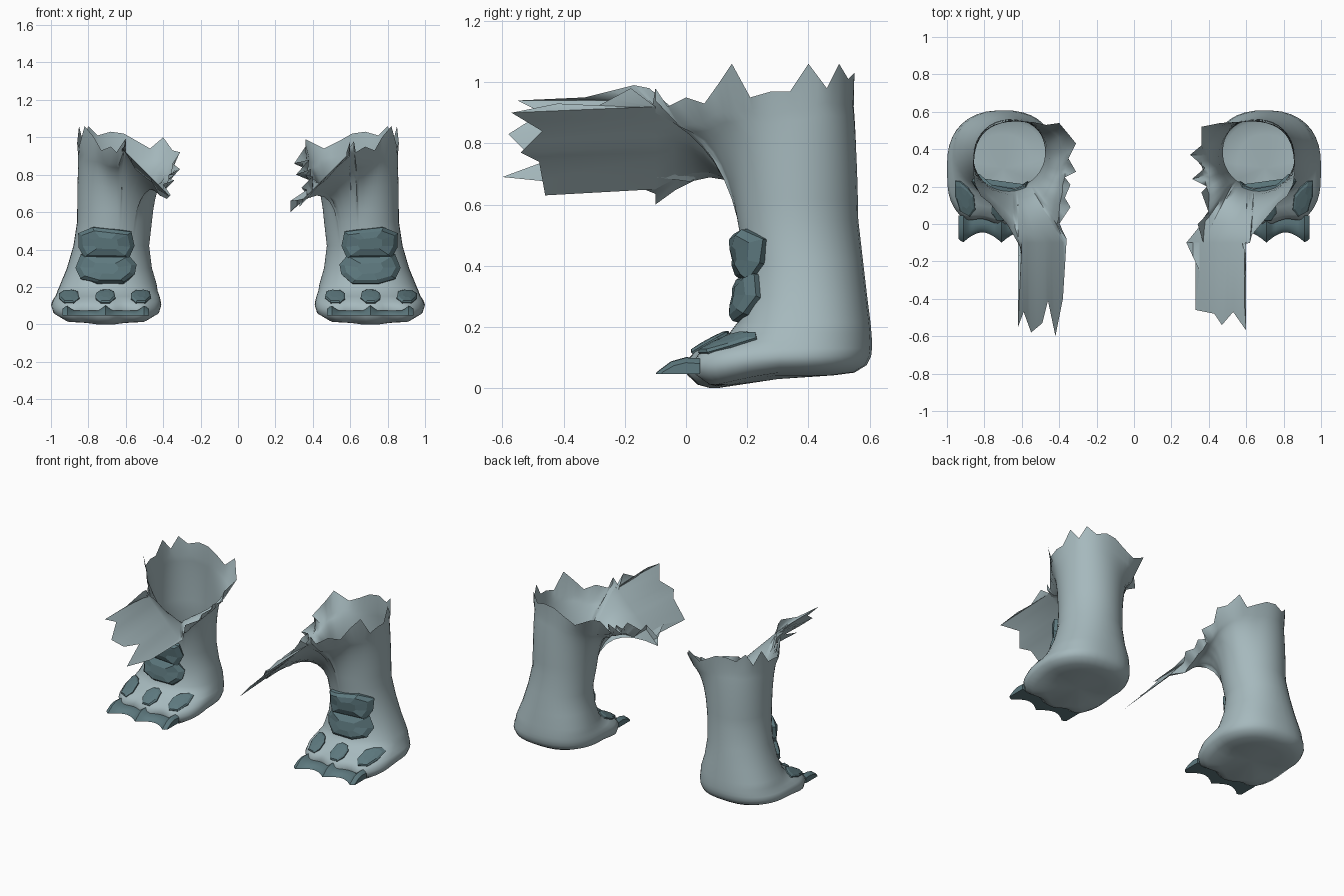
import bpy, bmesh, math
from mathutils import Vector
from mathutils.bvhtree import BVHTree

if "Cube" in bpy.data.objects:
    bpy.data.objects.remove(bpy.data.objects["Cube"])


def material(name, rgb):
    m = bpy.data.materials.new(name)
    m.diffuse_color = (*rgb, 1)
    m.use_nodes = True
    m.node_tree.nodes["Principled BSDF"].inputs["Base Color"].default_value = m.diffuse_color
    return m


STONE = material("pale_grey_stone", (0.38, 0.485, 0.51))
HORN = material("dark_teal_horn", (0.11, 0.19, 0.21))

# Leg cross-sections: z, outer, inner, front, back, squareness (left leg)
SECTIONS = [
    (0.000, -0.86, -0.55, 0.10, 0.48, 2.4),
    (0.012, -0.94, -0.47, 0.055, 0.55, 2.4),
    (0.045, -0.99, -0.42, 0.02, 0.59, 2.4),
    (0.085, -1.00, -0.41, 0.010, 0.605, 2.4),
    (0.120, -0.99, -0.414, 0.035, 0.608, 2.4),
    (0.150, -0.975, -0.42, 0.085, 0.608, 2.35),
    (0.180, -0.965, -0.43, 0.142, 0.606, 2.3),
    (0.215, -0.95, -0.435, 0.168, 0.603, 2.25),
    (0.300, -0.915, -0.46, 0.185, 0.592, 2.15),
    (0.420, -0.88, -0.475, 0.190, 0.578, 2.05),
    (0.550, -0.86, -0.46, 0.168, 0.563, 2.0),
]
CENTRE = (-0.67, 0.37)
TOES = (-0.915, -0.708, -0.50)
FOLD = -0.10   # the flap hangs in front of this line

# Broken top edge, from the inner back corner round the outside to the flap
SHARED_RIM = [
    (-0.54, 0.545, 0.98), (-0.61, 0.55, 1.02), (-0.68, 0.55, 1.03),
    (-0.75, 0.53, 1.01), (-0.80, 0.50, 1.06), (-0.83, 0.46, 0.98),
    (-0.85, 0.40, 1.06), (-0.86, 0.34, 0.97), (-0.86, 0.28, 0.97),
    (-0.85, 0.21, 0.95), (-0.82, 0.15, 1.06), (-0.77, 0.11, 1.00),
    (-0.73, 0.06, 0.93), (-0.68, 0.00, 0.95)]
LEFT_RIM = [
    (-0.65, -0.05, 0.92), (-0.61, -0.12, 0.98), (-0.60, -0.17, 0.99),
    (-0.61, -0.33, 0.95), (-0.62, -0.55, 0.94), (-0.59, -0.47, 0.90),
    (-0.55, -0.58, 0.83), (-0.49, -0.53, 0.78), (-0.46, -0.41, 0.76),
    (-0.42, -0.60, 0.69), (-0.38, -0.40, 0.67), (-0.36, -0.08, 0.69),
    (-0.40, 0.00, 0.75), (-0.34, 0.09, 0.77), (-0.37, 0.14, 0.78),
    (-0.34, 0.21, 0.80), (-0.37, 0.25, 0.80), (-0.31, 0.28, 0.83),
    (-0.35, 0.35, 0.86), (-0.31, 0.43, 0.92), (-0.35, 0.48, 0.93),
    (-0.40, 0.54, 1.00), (-0.47, 0.53, 0.94)]
RIGHT_RIM = [
    (-0.63, -0.06, 0.92), (-0.62, -0.10, 0.98), (-0.58, -0.11, 0.92),
    (-0.60, -0.18, 0.98), (-0.59, -0.31, 0.91), (-0.59, -0.42, 0.93),
    (-0.60, -0.57, 0.90), (-0.53, -0.47, 0.84), (-0.47, -0.54, 0.77),
    (-0.43, -0.48, 0.74), (-0.33, -0.46, 0.63), (-0.35, -0.25, 0.67),
    (-0.28, -0.10, 0.66), (-0.37, -0.10, 0.72), (-0.34, 0.00, 0.73),
    (-0.40, 0.06, 0.79), (-0.36, 0.17, 0.80), (-0.39, 0.20, 0.83),
    (-0.31, 0.24, 0.80), (-0.38, 0.30, 0.88), (-0.30, 0.37, 0.86),
    (-0.36, 0.42, 0.95), (-0.36, 0.52, 0.99), (-0.46, 0.54, 0.94)]


def finish(bm, name, mat, flip, angle=None):
    """Store the mesh, mirrored to the other side when flip is set."""
    if flip:
        bmesh.ops.scale(bm, vec=(-1, 1, 1), verts=bm.verts)
        bmesh.ops.reverse_faces(bm, faces=bm.faces)
    me = bpy.data.meshes.new(name)
    bm.to_mesh(me)
    bm.free()
    me.materials.append(mat)
    ob = bpy.data.objects.new(name, me)
    bpy.context.collection.objects.link(ob)
    if angle:
        bpy.ops.object.select_all(action='DESELECT')
        bpy.context.view_layer.objects.active = ob
        ob.select_set(True)
        bpy.ops.object.shade_smooth_by_angle(angle=math.radians(angle))


def section_point(sec, ang):
    z, x0, x1, yf, yb, n = sec
    c, s = math.cos(ang), math.sin(ang)
    low = max(0, 1 - z / 0.16)
    if s < 0:   # squarer toes
        n += min(0.9, 3 * low)
    x = (x0 + x1) / 2 + (x1 - x0) / 2 * math.copysign(abs(c) ** (2 / n), c)
    y = (yf + yb) / 2 + (yb - yf) / 2 * math.copysign(abs(s) ** (2 / n), s)
    # Toe lobes at the front, arched sole toward the heel
    if s < 0:
        y -= 0.02 * min(1, low * 1.5) * s * s * math.cos((x + 0.708) * 2 * math.pi / 0.207)
    z += 0.042 * low * min(1, max(0, (y - 0.10) / 0.18))
    return Vector((x, y, z))


def bridge(bm, rings, closed=True):
    n = len(rings[0])
    for a, b in zip(rings, rings[1:]):
        for i in range(n if closed else n - 1):
            j = (i + 1) % n
            bm.faces.new((a[i], a[j], b[j], b[i]))


def build_leg(rim):
    # Double the rim points along the straight broken edges
    pts = []
    for a, b in zip(rim, rim[1:] + rim[:1]):
        a, b = Vector(a), Vector(b)
        pts += [a, (a + b) / 2]
    n = len(pts)
    # Smooth edge below the breaks: the flap is folded along a straight line
    base = [p if p.y > FOLD else Vector((p.x, FOLD, 0.94 - (p.x + 0.62))) for p in pts]
    soft = []
    for i in range(n):
        near = [base[(i + k) % n] for k in range(-3, 4)]
        soft.append(base[i] if pts[i].y <= FOLD else sum(near, Vector()) / 7)
    angles = []
    for p in soft:
        t = math.atan2(p.y - CENTRE[1], p.x - CENTRE[0]) % (2 * math.pi)
        if angles and t < angles[0] - 0.05:
            t += 2 * math.pi
        angles.append(max(t, angles[-1] + 0.012) if angles else t)
    bm = bmesh.new()
    rings = [[bm.verts.new(section_point(s, t)) for t in angles] for s in SECTIONS]
    # Flared top, curving from the shin out to the smooth edge
    for k in range(1, 8):
        f = k / 7
        ring = []
        for p, q, t in zip(soft, pts, angles):
            a = section_point(SECTIONS[-1], t)
            if q.y > FOLD:
                p = p.lerp(a, 0.2)
            c = a.lerp(p, 0.22)
            c.z = max(0.80, 0.55 + 0.6 * (p.z - 0.55))
            ring.append(bm.verts.new(a * (1 - f) ** 2 + c * 2 * f * (1 - f) + p * f * f))
        rings.append(ring)
    # Jagged broken edge
    rings.append([bm.verts.new(p) for p in pts])
    bridge(bm, rings)
    # Sole
    mid = bm.verts.new((-0.70, 0.30, 0.03))
    for i in range(n):
        bm.faces.new((rings[0][i - 1], mid, rings[0][i]))
    bm.normal_update()
    return bm


def plate(tree, outline, cx, cz, w, h, thick, name, flip):
    """Bevelled scale laid on the surface of the leg."""
    def hit(x, z, lift):
        p, nor, _, _ = tree.ray_cast(Vector((x, -1, z)), Vector((0, 1, 0)))
        if nor.y > 0:
            nor = -nor
        return p + nor * lift
    bm = bmesh.new()
    rings = []
    for scale, lift in ((1.0, -0.01), (1.0, thick * 0.6), (0.8, thick), (0.4, thick * 1.1)):
        rings.append([bm.verts.new(hit(cx + u * w * scale, cz + v * h * scale, lift))
                      for u, v in outline])
    bridge(bm, rings)
    bm.faces.new(rings[-1])
    finish(bm, name, HORN, flip)


def claws(name, flip):
    """Row of three claws joined by a scalloped strip."""
    bm = bmesh.new()
    rows = []
    steps = 36
    for i in range(steps + 1):
        x = -0.938 + 0.461 * i / steps
        d = min(abs(x - c) for c in TOES)
        tip = max(0, 1 - d / 0.10) ** 1.7
        crest = max(0, 1 - d / 0.035)
        yt = -0.045 - 0.055 * tip
        prof = [(0.045, 0.046), (yt, 0.046), (yt + 0.004, 0.053),
                (yt * 0.5, 0.066 + 0.022 * crest), (0.0, 0.074 + 0.028 * crest),
                (0.045, 0.07 + 0.03 * crest)]
        rows.append([bm.verts.new((x, y, z)) for y, z in prof])
    bridge(bm, rows)
    bm.faces.new(rows[0])
    bm.faces.new(rows[-1][::-1])
    bmesh.ops.recalc_face_normals(bm, faces=bm.faces)
    finish(bm, name, HORN, flip, 35)


UPPER = [(-1, -.35), (-.8, -1), (.8, -1), (1, -.2), (.9, .75), (.45, .85), (-.5, 1), (-1, .6)]
LOWER = [(-1, 0), (-.85, -.7), (-.3, -1), (.6, -1), (.95, -.4), (1, .3), (.75, .9), (-.8, .95)]
TOE = [(-1, -.4), (-.5, -1), (.45, -1), (1, -.3), (.85, .7), (.3, 1), (-.5, .9), (-1, .4)]

for side, own_rim, flip in (("left", LEFT_RIM, False), ("right", RIGHT_RIM, True)):
    leg = build_leg(SHARED_RIM + own_rim)
    tree = BVHTree.FromBMesh(leg)
    finish(leg, side + "_leg", STONE, flip, 60)
    plate(tree, UPPER, -0.70, 0.435, 0.135, 0.085, 0.038, side + "_upper_shin_plate", flip)
    plate(tree, LOWER, -0.705, 0.295, 0.152, 0.08, 0.034, side + "_lower_shin_plate", flip)
    for i, x in enumerate((-0.90, -0.708, -0.52)):
        plate(tree, TOE, x, 0.146, 0.052, 0.034, 0.014, f"{side}_toe_plate_{i + 1}", flip)
    claws(side + "_claws", flip)
